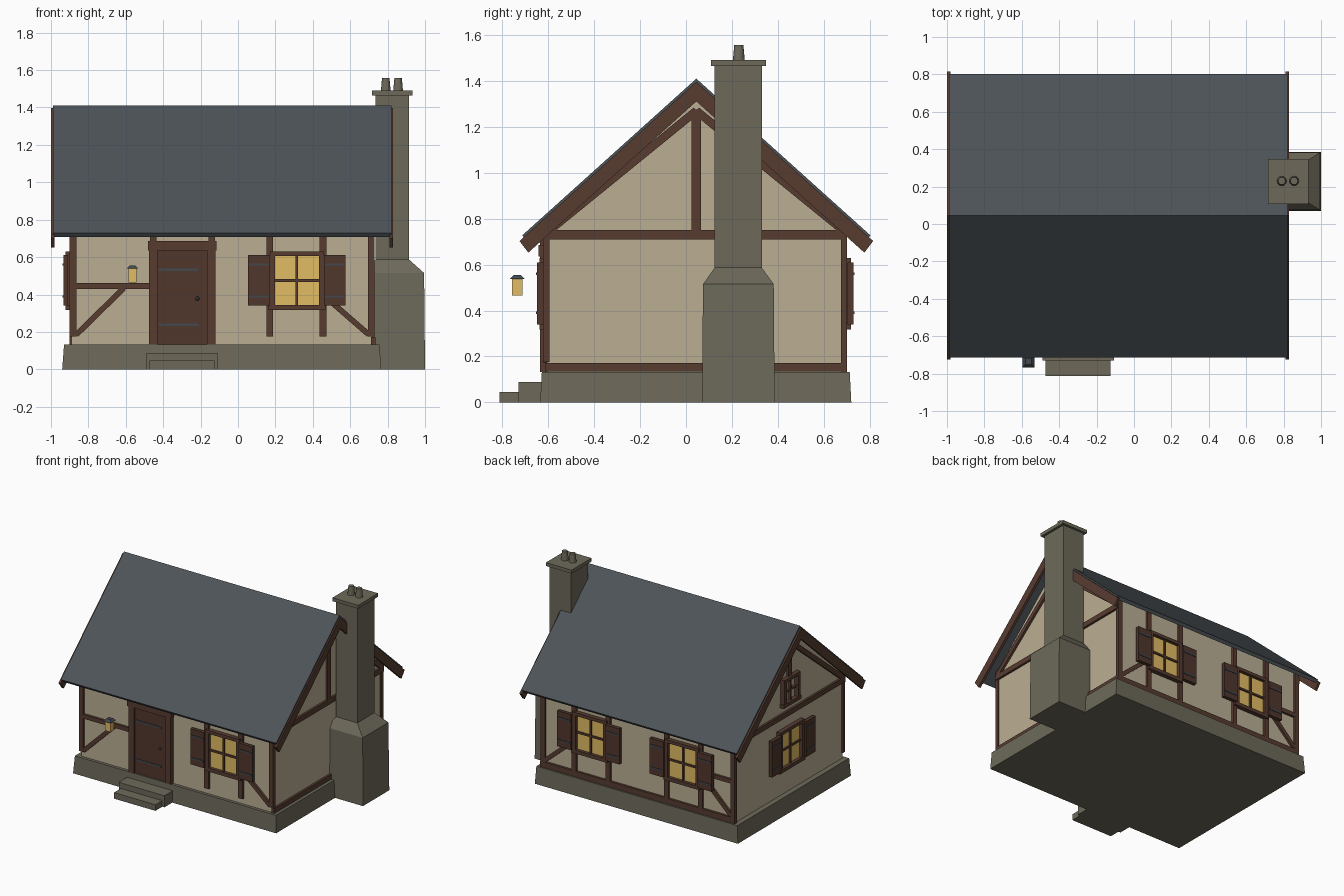
import bpy, bmesh, math
from mathutils import Matrix, Vector

if "Cube" in bpy.data.objects:
    bpy.data.objects.remove(bpy.data.objects["Cube"])


def mat(name, r, g, b):
    lin = lambda c: ((c / 255 + 0.055) / 1.055) ** 2.4
    m = bpy.data.materials.new(name)
    m.diffuse_color = (lin(r), lin(g), lin(b), 1)
    m.use_nodes = True
    m.node_tree.nodes["Principled BSDF"].inputs["Base Color"].default_value = m.diffuse_color
    return m


PLASTER = mat("plaster", 187, 175, 148)
STONE = mat("stone", 109, 105, 90)
TIMBER = mat("timber", 87, 60, 48)
DARKWOOD = mat("dark_wood", 80, 55, 44)
SLATE = mat("slate", 77, 83, 88)
GLASS = mat("lit_glass", 226, 188, 100)
IRON = mat("iron", 66, 72, 79)

YC = 0.045          # ridge line
PITCH = 0.9         # roof slope


# Wall frames: local x runs along the wall, local -y points outward
def frame(x, y, deg):
    return Matrix.Translation((x, y, 0)) @ Matrix.Rotation(math.radians(deg), 4, 'Z')


FRONT, BACK = frame(0, -0.605, 0), frame(0, 0.685, 180)
LEFT, RIGHT = frame(-0.89, 0, -90), frame(0.72, 0, 90)
MID = frame(0, 0, 90)   # outline in (y, z), extruded along x
FLOOR = frame(0, 0, 0)


def loft(bm, low, high):
    a = [bm.verts.new(p) for p in low]
    b = [bm.verts.new(p) for p in high]
    bm.faces.new(a)
    bm.faces.new(b[::-1])
    for i in range(len(a)):
        j = (i + 1) % len(a)
        bm.faces.new((a[j], a[i], b[i], b[j]))


def finish(name, bm, m):
    bmesh.ops.recalc_face_normals(bm, faces=bm.faces)
    me = bpy.data.meshes.new(name)
    bm.to_mesh(me)
    bm.free()
    me.materials.append(m)
    ob = bpy.data.objects.new(name, me)
    bpy.context.collection.objects.link(ob)
    return ob


def rect(u0, u1, z0, z1):
    return [(u0, z0), (u1, z0), (u1, z1), (u0, z1)]


def beam(p, q, w):
    p, q = Vector(p), Vector(q)
    d = (q - p).normalized()
    n = Vector((-d.y, d.x)) * w / 2
    return [p + n, p - n, q - n, q + n]


# Extrude several outlines of a wall frame from depth a to depth b
def plates(name, M, outlines, a, b, m):
    bm = bmesh.new()
    for o in outlines:
        loft(bm, [M @ Vector((u, -a, z)) for u, z in o], [M @ Vector((u, -b, z)) for u, z in o])
    return finish(name, bm, m)


# Tapered block between rectangles (x0, x1, y0, y1) stacked at heights z
def block(name, levels, m):
    bm = bmesh.new()
    ring = lambda r, z: [(r[0], r[2], z), (r[1], r[2], z), (r[1], r[3], z), (r[0], r[3], z)]
    for (r0, z0), (r1, z1) in zip(levels, levels[1:]):
        loft(bm, ring(r0, z0), ring(r1, z1))
    return finish(name, bm, m)


def window(name, M, u, z=0.475, hw=0.117, hh=0.13, shutters=True, glass=True):
    t, bar = 0.027, 0.007
    if glass:
        plates(name + "_glass", M, [rect(u - hw, u + hw, z - hh, z + hh)], 0.0, 0.009, GLASS)
    plates(name + "_muntins", M, [rect(u - bar, u + bar, z - hh, z + hh),
                                  rect(u - hw, u + hw, z - bar, z + bar)], 0.0, 0.02, TIMBER)
    plates(name + "_frame", M, [
        rect(u - hw - t, u - hw, z - hh, z + hh), rect(u + hw, u + hw + t, z - hh, z + hh),
        rect(u - hw - t, u + hw + t, z + hh, z + hh + t * 0.9),
        rect(u - hw - t * 1.3, u + hw + t * 1.3, z - hh - t, z - hh)], 0.0, 0.033, TIMBER)
    if shutters:
        inner, outer = hw + t, hw + t + 0.117
        leaf, band = [], []
        for s in (-1, 1):
            a, b = sorted((u + s * inner, u + s * outer))
            leaf.append(rect(a, b, z - 0.135, z + 0.135))
            band += [rect(a + 0.006, b - 0.006, z + k - 0.006, z + k + 0.006) for k in (-0.085, 0.085)]
        plates(name + "_shutters", M, leaf, 0.018, 0.044, DARKWOOD)
        plates(name + "_shutter_bands", M, band, 0.044, 0.048, IRON)


# Stone base and plastered walls with gables
block("foundation", [((-0.94, 0.765, -0.635, 0.72), 0), ((-0.93, 0.757, -0.628, 0.713), 0.132)], STONE)
roof_z = lambda y, drop: 1.41 - PITCH * abs(y - YC) - drop
plates("walls", MID, [[(-0.605, 0.13), (0.685, 0.13), (0.685, roof_z(0.685, 0.03)),
                       (YC, roof_z(YC, 0.03)), (-0.605, roof_z(-0.605, 0.03))]], -0.89, 0.72, PLASTER)


# Roof slab and barge boards
def chevron(d, top, thick):
    cut = thick * 0.45
    return [(YC, 1.41 - top), (YC + d, 1.41 - top - PITCH * d),
            (YC + d - cut, 1.41 - top - thick - PITCH * (d - cut)), (YC, 1.41 - top - thick),
            (YC - d + cut, 1.41 - top - thick - PITCH * (d - cut)), (YC - d, 1.41 - top - PITCH * d)]


plates("roof", MID, [chevron(0.758, 0, 0.034)], -0.988, 0.82, SLATE)
for name, a, b in (("barge_left", -1.0, -0.982), ("barge_right", 0.81, 0.829)):
    plates(name, MID, [chevron(0.77, 0.014, 0.085)], a, b, TIMBER)

# Front and back half timbering (flip mirrors the layout for the back wall)
for name, M, s, wins in (("front", FRONT, 1, (0.315,)), ("back", BACK, -1, (0.31, -0.465))):
    posts = [-0.882, 0.712] + [w + k for w in wins for k in (-0.145, 0.14)]
    top = 0.79
    shapes = [rect(x - 0.018, x + 0.018, 0.175, top) for x in posts]
    rail_end = -0.475 if s == 1 else -0.61
    shapes.append(rect(-0.865, rail_end, 0.43, 0.462))
    shapes.append(beam((-0.865, 0.185), (-0.61, 0.435), 0.03))
    shapes.append(beam((0.47, 0.385), (0.70, 0.185), 0.03))
    if s == -1:
        shapes.append(rect(-0.90, 0.735, 0.132, 0.175))
    plates(name + "_timbers", M, [[(s * u, z) for u, z in o] for o in shapes], -0.01, 0.017, TIMBER)
    for i, w in enumerate(wins):
        window(f"{name}_window_{i + 1}", M, s * w)

# Gable timbering
for name, M, s, king in (("left", LEFT, -1, 1.01), ("right", RIGHT, 1, 0.75)):
    shapes = [rect(-0.62, 0.70, 0.71, 0.75), rect(YC - 0.02, YC + 0.02, king, 1.275),
              beam((-0.6, 0.745), (YC, 1.27), 0.036), beam((0.69, 0.745), (YC, 1.27), 0.036)]
    if s == 1:
        shapes.append(rect(-0.615, 0.70, 0.134, 0.172))
    plates(name + "_gable_timbers", M, [[(s * u, z) for u, z in o] for o in shapes], -0.01, 0.016, TIMBER)
window("left_window", LEFT, -0.04)
window("attic_window", LEFT, -0.04, z=0.905, hw=0.07, hh=0.08, shutters=False, glass=False)

# Door with frame, hinge straps and knob
plates("door", FRONT, [rect(-0.432, -0.163, 0.132, 0.637)], 0, 0.014, DARKWOOD)
plates("door_frame", FRONT, [rect(-0.475, -0.43, 0.132, 0.637), rect(-0.165, -0.12, 0.132, 0.637),
                             rect(-0.47, -0.437, 0.68, 0.79), rect(-0.157, -0.124, 0.68, 0.79)],
       0, 0.03, TIMBER)
plates("door_lintel", FRONT, [rect(-0.482, -0.114, 0.636, 0.686)], 0, 0.037, TIMBER)
plates("door_straps", FRONT, [rect(-0.425, -0.21, z - 0.007, z + 0.007) for z in (0.238, 0.532)],
       0.014, 0.018, IRON)
bm = bmesh.new()
bmesh.ops.create_uvsphere(bm, u_segments=8, v_segments=6, radius=0.011,
                          matrix=Matrix.Translation((-0.217, -0.628, 0.378)))
finish("door_knob", bm, IRON)

# Front steps
block("upper_step", [((-0.49, -0.107, -0.73, -0.62), 0), ((-0.49, -0.107, -0.73, -0.62), 0.088)], STONE)
block("lower_step", [((-0.472, -0.125, -0.812, -0.72), 0), ((-0.472, -0.125, -0.812, -0.72), 0.046)], STONE)

# Lantern
block("lantern_light", [((-0.586, -0.542, -0.757, -0.713), 0.465), ((-0.586, -0.542, -0.757, -0.713), 0.538)], GLASS)
block("lantern_hat", [((-0.596, -0.532, -0.767, -0.703), 0.538), ((-0.58, -0.548, -0.751, -0.719), 0.555)], IRON)

# Chimney: wide base, sloped shoulder, stack, cap and two pots
STACK = (0.735, 0.914, 0.125, 0.33)
block("chimney", [((0.69, 1.0, 0.07, 0.386), 0), ((0.69, 0.995, 0.074, 0.382), 0.515),
                  (STACK, 0.587), (STACK, 1.468)], STONE)
CAP = (0.717, 0.933, 0.108, 0.348)
block("chimney_cap", [(CAP, 1.465), (CAP, 1.491)], STONE)
for i, x in enumerate((0.79, 0.856)):
    bm = bmesh.new()
    bmesh.ops.create_cone(bm, cap_ends=True, segments=12, radius1=0.026, radius2=0.02, depth=0.067,
                          matrix=Matrix.Translation((x, 0.23, 1.523)))
    finish(f"chimney_pot_{i + 1}", bm, STONE)
